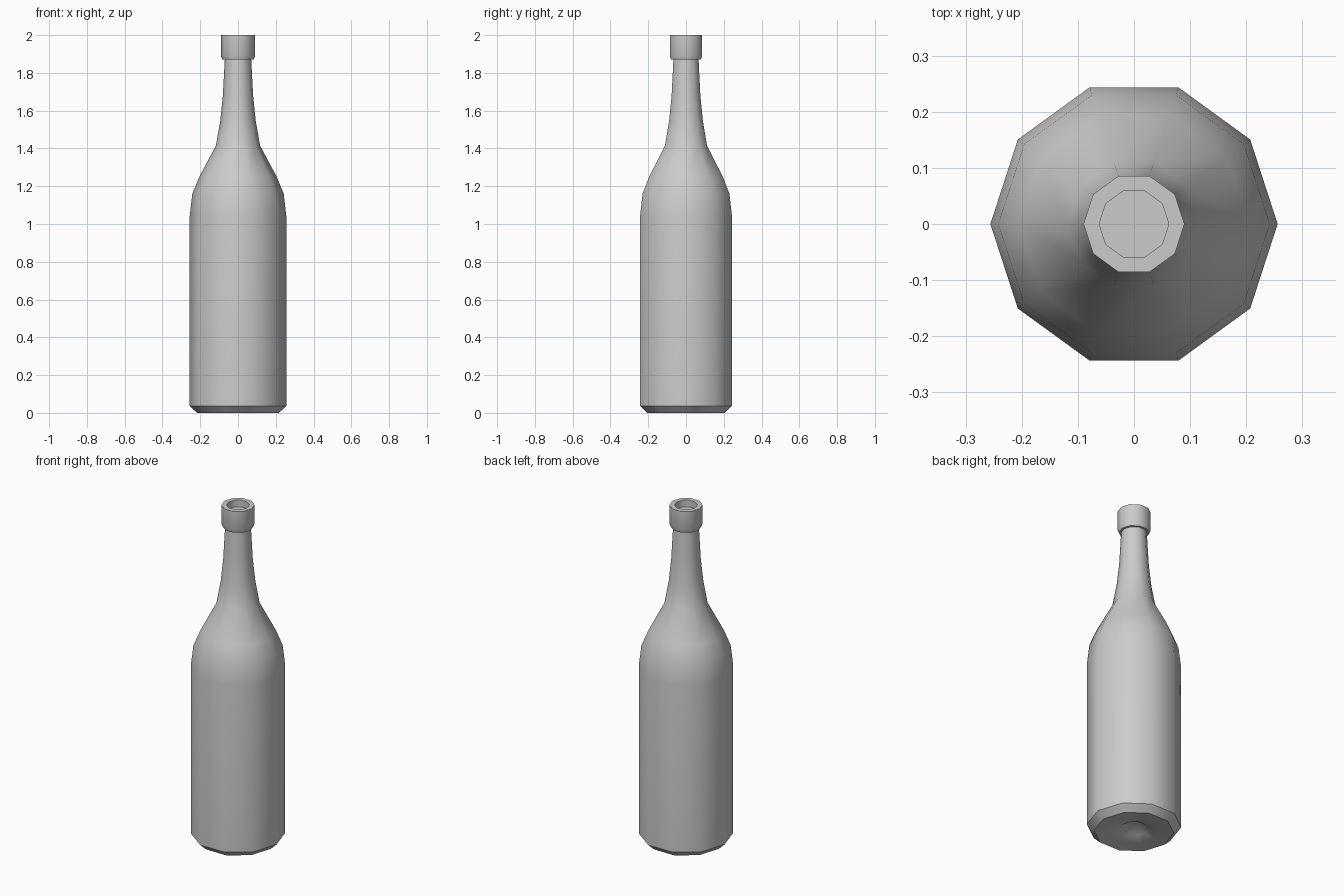
import bpy, bmesh
from math import cos, sin, pi, radians

if "Cube" in bpy.data.objects:
    bpy.data.objects.remove(bpy.data.objects["Cube"])

SIDES = 10


def lathe(name, profile, angle=40):
    """Revolve (radius, z) points about z; zero radius makes a pole."""
    bm = bmesh.new()
    rings = []
    for r, z in profile:
        if r == 0:
            rings.append([bm.verts.new((0, 0, z))] * SIDES)
        else:
            rings.append([bm.verts.new((r * cos(2 * pi * i / SIDES),
                                        r * sin(2 * pi * i / SIDES), z))
                          for i in range(SIDES)])
    for a, b in zip(rings, rings[1:]):
        for i in range(SIDES):
            j = (i + 1) % SIDES
            bm.faces.new(list(dict.fromkeys((a[i], a[j], b[j], b[i]))))
    bmesh.ops.recalc_face_normals(bm, faces=bm.faces)
    mesh = bpy.data.meshes.new(name)
    bm.to_mesh(mesh)
    bm.free()
    obj = bpy.data.objects.new(name, mesh)
    bpy.context.collection.objects.link(obj)
    bpy.ops.object.select_all(action='DESELECT')
    obj.select_set(True)
    bpy.context.view_layer.objects.active = obj
    bpy.ops.object.shade_smooth_by_angle(angle=radians(angle))
    return obj


# One closed profile, from the underside hollow up to the recessed mouth
lathe("bottle", [
    # hollowed underside
    (0, 0.09), (0.075, 0.02), (0.15, 0.01), (0.217, 0),
    # body and shoulder
    (0.256, 0.037), (0.256, 1.04), (0.242, 1.16), (0.205, 1.25),
    # neck
    (0.117, 1.415), (0.094, 1.545), (0.08, 1.68), (0.070, 1.87),
    # lip collar
    (0.083, 1.87), (0.090, 1.888), (0.090, 2.0), (0.062, 2.0),
    # mouth recess
    (0.062, 1.96), (0, 1.96),
])
